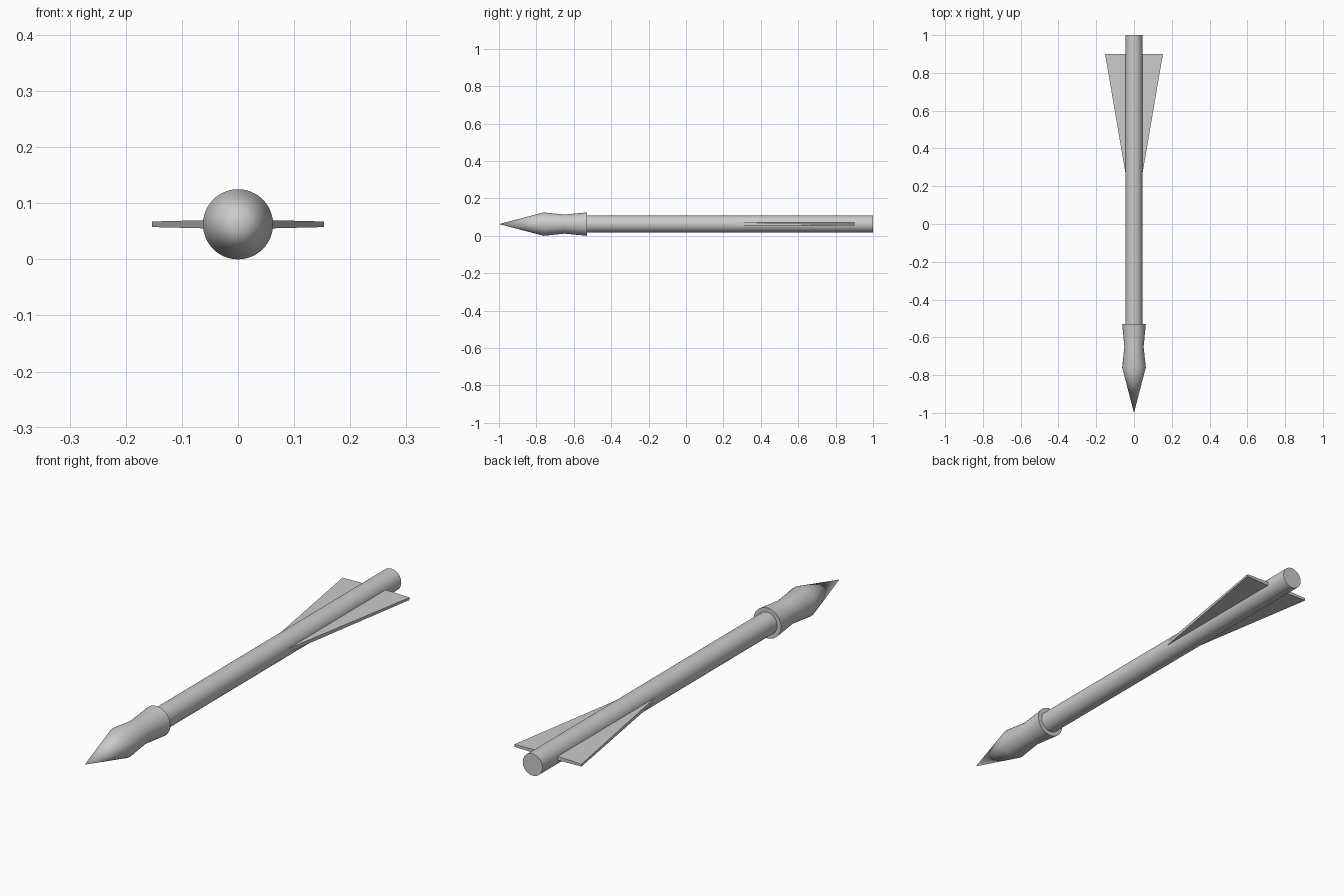
import bpy, bmesh, math

if "Cube" in bpy.data.objects:
    bpy.data.objects.remove(bpy.data.objects["Cube"])

AXIS_Z = 0.0625


def finish(name, bm, smooth=True):
    bmesh.ops.recalc_face_normals(bm, faces=bm.faces)
    mesh = bpy.data.meshes.new(name)
    bm.to_mesh(mesh)
    bm.free()
    obj = bpy.data.objects.new(name, mesh)
    bpy.context.collection.objects.link(obj)
    obj.location.z = AXIS_Z
    if smooth:
        bpy.ops.object.select_all(action='DESELECT')
        obj.select_set(True)
        bpy.context.view_layer.objects.active = obj
        bpy.ops.object.shade_smooth_by_angle(angle=math.radians(35))
    return obj


def lathe(name, profile, sides=48):
    """Revolve (radius, y) points around the y axis."""
    bm = bmesh.new()
    verts = [bm.verts.new((r, y, 0)) for r, y in profile]
    edges = [bm.edges.new(pair) for pair in zip(verts, verts[1:])]
    bmesh.ops.spin(bm, geom=verts + edges, cent=(0, 0, 0), axis=(0, 1, 0),
                   angle=math.tau, steps=sides, use_duplicate=False)
    bmesh.ops.remove_doubles(bm, verts=bm.verts, dist=1e-5)
    return finish(name, bm)


# Pointed head with a waisted socket
lathe("head", [(0, -1), (0.0625, -0.76), (0.051, -0.65),
               (0.0625, -0.53), (0.044, -0.53)])

# Round shaft with flat ends
lathe("shaft", [(0, -0.56), (0.045, -0.56), (0.045, 1), (0, 1)])

# Thin tapered fins, mirrored left and right
bm = bmesh.new()
outline = [(0.03, 0.18, 0.008), (0.153, 0.9, 0.005), (0.03, 0.9, 0.008)]
top = [bm.verts.new((x, y, t)) for x, y, t in outline]
bottom = [bm.verts.new((x, y, -t)) for x, y, t in outline]
bm.faces.new(top)
bm.faces.new(bottom[::-1])
for i in range(3):
    j = (i + 1) % 3
    bm.faces.new((top[i], bottom[i], bottom[j], top[j]))
fins = finish("fins", bm, smooth=False)
fins.modifiers.new("mirror", 'MIRROR')
